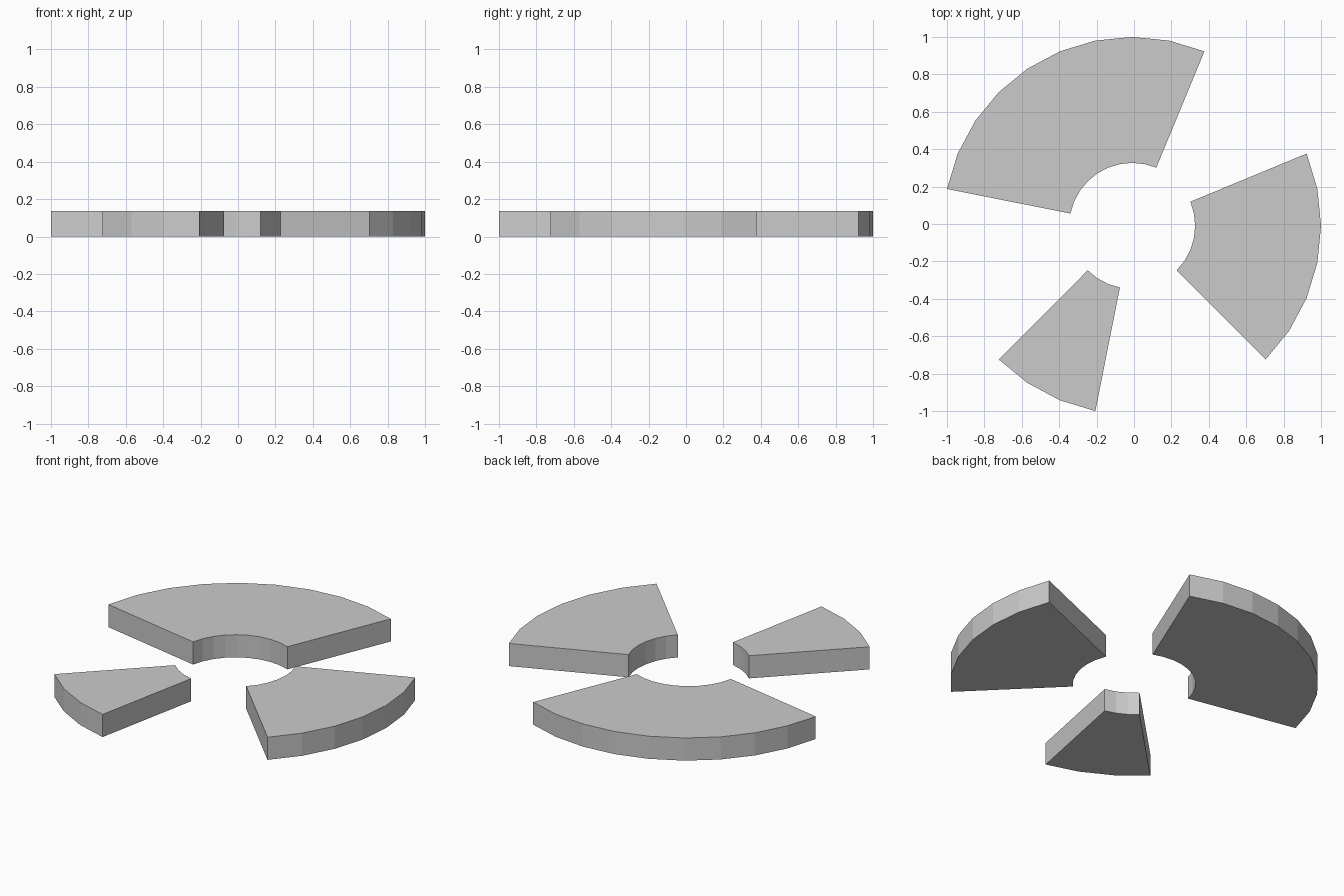
import bpy, bmesh
from math import sin, cos, tau

if "Cube" in bpy.data.objects:
    bpy.data.objects.remove(bpy.data.objects["Cube"])

STEPS = 32                 # facets in a full circle
R_OUT = 1.0097
R_IN = R_OUT / 3
HEIGHT = 0.137
CENTRE = -0.0097           # ring centre in x and y


def point(radius, step):
    a = tau * step / STEPS
    return (CENTRE + radius * cos(a), CENTRE + radius * sin(a), 0)


def ring_sector(name, first, last):
    """Flat-faced slab cut from a ring, between two facet steps."""
    bm = bmesh.new()
    steps = range(first, last + 1)
    inner = [bm.verts.new(point(R_IN, s)) for s in steps]
    outer = [bm.verts.new(point(R_OUT, s)) for s in steps]
    for i in range(last - first):
        bm.faces.new((inner[i], outer[i], outer[i + 1], inner[i + 1]))
    # Thicken upward, keeping the underside
    top = bmesh.ops.extrude_face_region(bm, geom=bm.faces[:], use_keep_orig=True)["geom"]
    verts = [g for g in top if isinstance(g, bmesh.types.BMVert)]
    bmesh.ops.translate(bm, verts=verts, vec=(0, 0, HEIGHT))
    bmesh.ops.recalc_face_normals(bm, faces=bm.faces[:])
    mesh = bpy.data.meshes.new(name)
    bm.to_mesh(mesh)
    bm.free()
    bpy.context.collection.objects.link(bpy.data.objects.new(name, mesh))


# Three wedges of one segmented ring
ring_sector("right_wedge", -4, 2)
ring_sector("large_back_wedge", 6, 15)
ring_sector("small_front_wedge", 20, 23)
